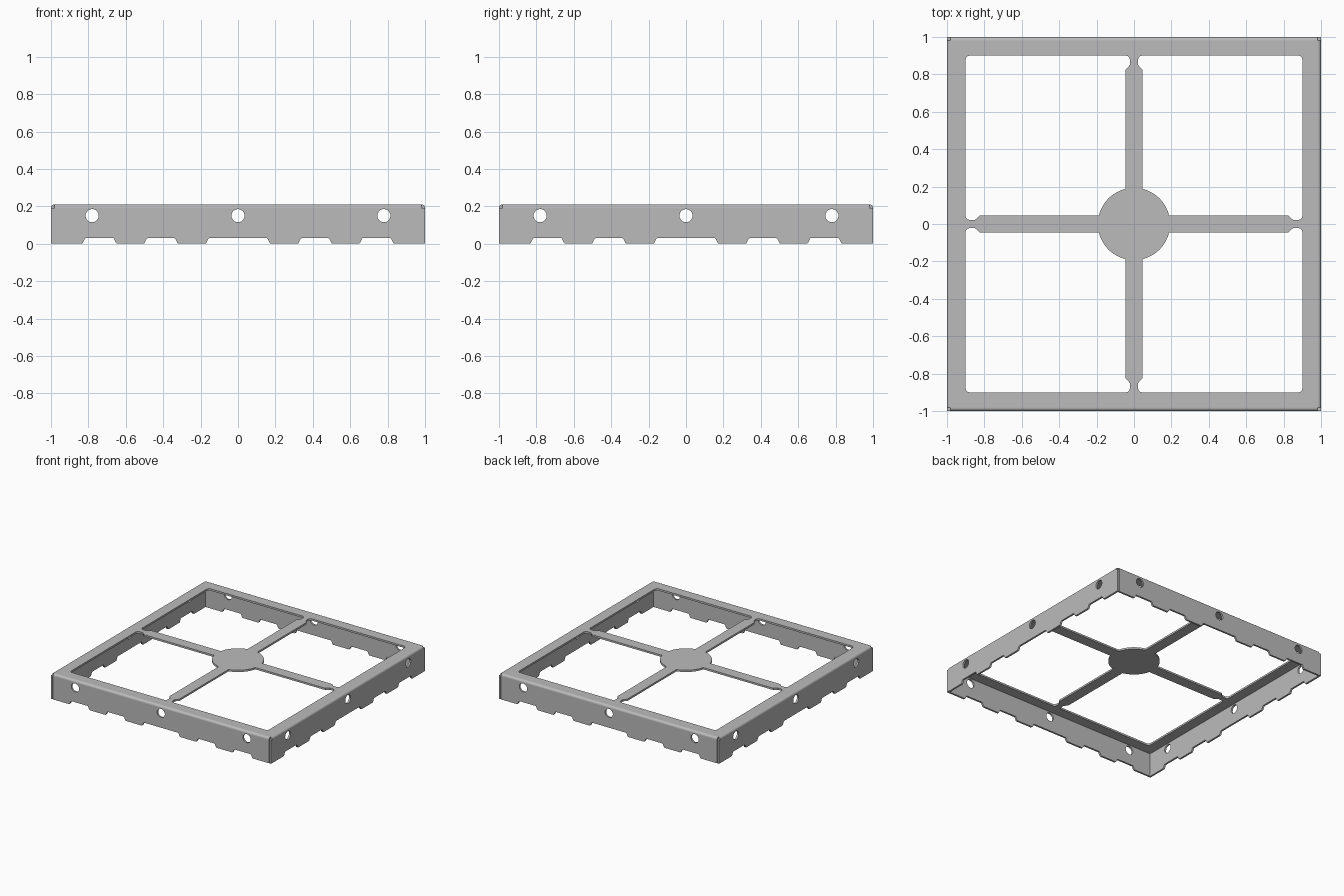
import bpy, bmesh, math
from mathutils import Matrix, Vector

cube = bpy.data.objects.get("Cube")
if cube:
    bpy.data.objects.remove(cube, do_unlink=True)

TOP = 0.21      # overall height
T = 0.015       # sheet thickness
R = 0.018       # outer bend radius

steel = bpy.data.materials.new("grey steel")
steel.use_nodes = True
GREY = (0.5, 0.5, 0.5, 1)
steel.diffuse_color = GREY
steel.node_tree.nodes["Principled BSDF"].inputs["Base Color"].default_value = GREY


def arc(cx, cy, r, a0, a1, n):
    """Points on an arc, angles in degrees."""
    angles = [math.radians(a0 + (a1 - a0) * i / n) for i in range(n + 1)]
    return [(cx + r * math.cos(a), cy + r * math.sin(a)) for a in angles]


def rounded(corners, n=5):
    """Closed outline from (x, y, fillet radius) corners."""
    out = []
    for i, (x, y, r) in enumerate(corners):
        p = Vector((x, y))
        if r == 0:
            out.append((x, y))
            continue
        a = (Vector(corners[i - 1][:2]) - p).normalized()
        b = (Vector(corners[(i + 1) % len(corners)][:2]) - p).normalized()
        half = a.angle(b) / 2
        d = r / math.tan(half)
        centre = p + (a + b).normalized() * (r / math.sin(half))
        va, vb = p + a * d - centre, p + b * d - centre
        for k in range(n + 1):
            v = va.lerp(vb, k / n).normalized() * r
            out.append(tuple(centre + v))
    return out


def sheet(name, outlines, thickness, matrix):
    """Flat plate cut from a filled outline with holes, centred on its own z."""
    curve = bpy.data.curves.new(name, 'CURVE')
    curve.dimensions = '2D'
    curve.fill_mode = 'BOTH'
    curve.extrude = thickness / 2
    for pts in outlines:
        s = curve.splines.new('POLY')
        s.points.add(len(pts) - 1)
        for sp, (x, y) in zip(s.points, pts):
            sp.co = (x, y, 0, 1)
        s.use_cyclic_u = True
    temp = bpy.data.objects.new(name + "_outline", curve)
    bpy.context.collection.objects.link(temp)
    mesh = bpy.data.meshes.new_from_object(
        temp.evaluated_get(bpy.context.evaluated_depsgraph_get()))
    bpy.data.objects.remove(temp, do_unlink=True)
    bpy.data.curves.remove(curve)

    bm = bmesh.new()
    bm.from_mesh(mesh)
    bmesh.ops.remove_doubles(bm, verts=bm.verts, dist=1e-5)
    bmesh.ops.recalc_face_normals(bm, faces=bm.faces)
    bm.transform(matrix)
    bm.to_mesh(mesh)
    bm.free()
    mesh.name = name
    mesh.materials.clear()
    mesh.materials.append(steel)
    ob = bpy.data.objects.new(name, mesh)
    bpy.context.collection.objects.link(ob)
    bpy.ops.object.select_all(action='DESELECT')
    ob.select_set(True)
    bpy.context.view_layer.objects.active = ob
    bpy.ops.object.shade_smooth_by_angle(angle=math.radians(30))
    return ob


# Top plate: four openings leave a rim, four necked spokes and a round hub
HUB, SPOKE, NECK, RIM = 0.193, 0.045, 0.022, 0.9
a = math.degrees(math.asin(SPOKE / HUB))
opening = arc(0, 0, HUB, a, 90 - a, 20) + rounded([
    (SPOKE, 0.825, 0), (NECK, 0.85, 0), (NECK, RIM, 0.022), (RIM, RIM, 0.022),
    (RIM, NECK, 0.022), (0.85, NECK, 0), (0.825, SPOKE, 0)])
E = 1 - R
outlines = [[(-E, -E), (E, -E), (E, E), (-E, E)]]
for sx in (1, -1):
    for sy in (1, -1):
        outlines.append([(x * sx, y * sy) for x, y in opening])
sheet("top_plate", outlines, T, Matrix.Translation((0, 0, TOP - T / 2)))


# Side walls: toothed lower edge and three round holes
def wall_outlines(half_length):
    corners = [(-half_length, 0, 0)]
    for x0, x1 in ((-0.832, -0.65), (-0.502, -0.322), (-0.172, 0.172),
                   (0.322, 0.502), (0.65, 0.832)):
        corners += [(x0, 0, 0.008), (x0 + 0.015, 0.03, 0.008),
                    (x1 - 0.015, 0.03, 0.008), (x1, 0, 0.008)]
    corners += [(half_length, 0, 0), (half_length, TOP - R, 0),
                (-half_length, TOP - R, 0)]
    holes = [arc(x, 0.15, 0.035, 0, 348.75, 31) for x in (-0.78, 0, 0.78)]
    return [rounded(corners, 3)] + holes


# Quarter-round bend section joining each wall to the top plate
bend = (arc(-E, TOP - R, R, 180, 90, 8) + arc(-E, TOP - R, R - T, 90, 180, 8))

upright = Matrix.Rotation(math.pi / 2, 4, 'X')
for k, side in enumerate(("front", "left", "back", "right")):
    turn = Matrix.Rotation(k * math.pi / 2, 4, 'Z')
    half = 0.983 if k % 2 == 0 else 1.0
    sheet(side + "_wall", wall_outlines(half), T,
          turn @ Matrix.Translation((0, -1 + T / 2, 0)) @ upright)
    across = Matrix.Rotation(math.pi / 2, 4, 'Z') @ upright
    sheet(side + "_bend", [bend], 2 * E, turn @ across)
